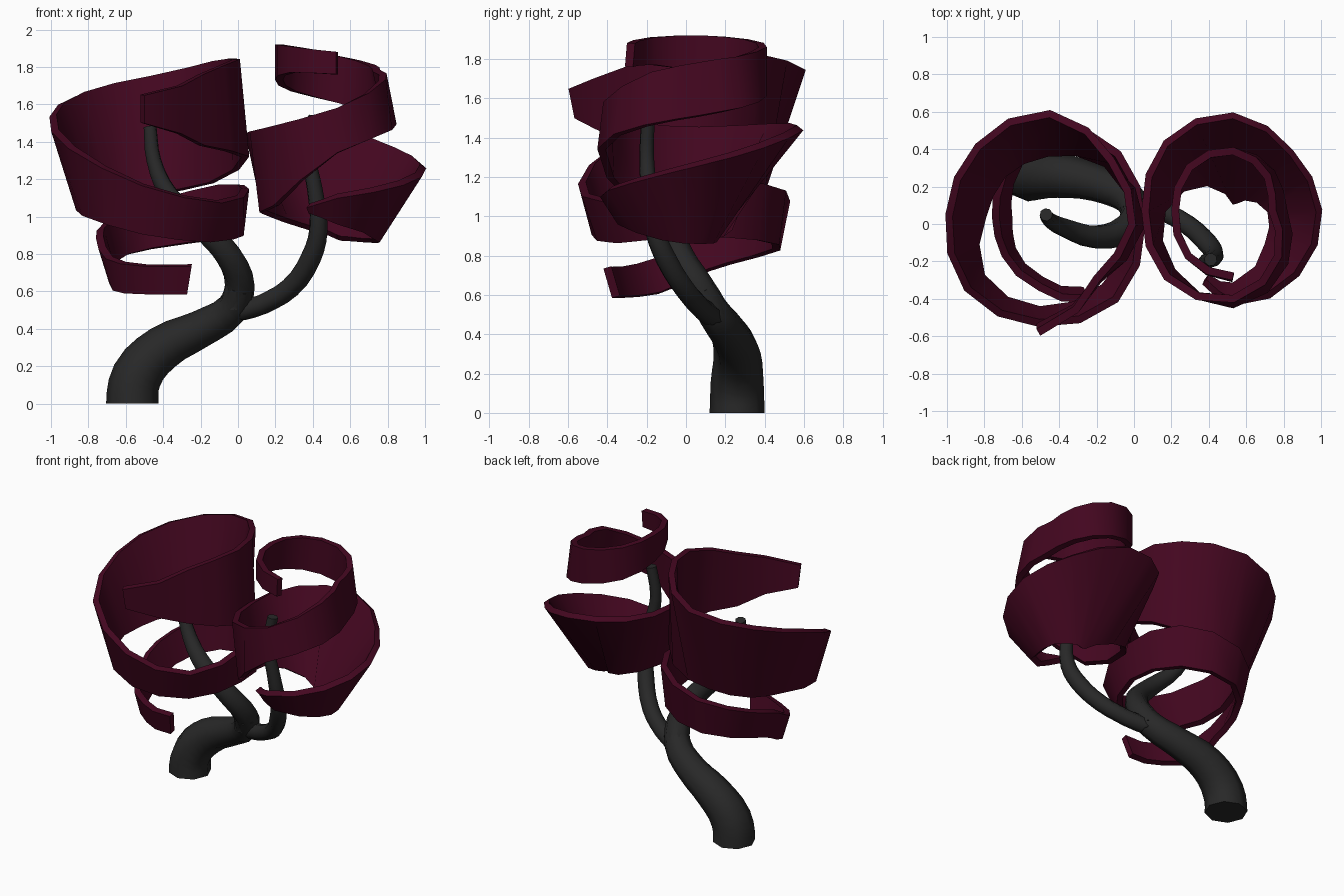
import bpy
import bmesh
from math import radians, sin, cos
from mathutils import Vector

old = bpy.data.objects.get("Cube")
if old:
    bpy.data.objects.remove(old, do_unlink=True)


def make_material(name, color):
    mat = bpy.data.materials.new(name)
    mat.use_nodes = True
    mat.diffuse_color = color
    shader = mat.node_tree.nodes["Principled BSDF"]
    shader.inputs["Base Color"].default_value = color
    shader.inputs["Roughness"].default_value = 0.8
    return mat


maroon = make_material("dark maroon", (0.056, 0.002, 0.014, 1))
charcoal = make_material("charcoal", (0.021, 0.021, 0.021, 1))


def activate(obj):
    bpy.ops.object.select_all(action="DESELECT")
    obj.select_set(True)
    bpy.context.view_layer.objects.active = obj


def catmull(a, b, c, d, t):
    """Smooth blend between the key rows b and c."""
    return (b * 2 + (c - a) * t + (a * 2 - b * 5 + c * 4 - d) * t * t
            + (b * 3 - a - c * 3 + d) * t * t * t) / 2


def ribbon(name, center, start, direction, first_step, keys):
    """Spiral band. Each key is (top radius, top z, bottom radius, bottom z)."""
    rows = [Vector(k) for k in keys]
    angles = [start, start + direction * first_step]
    while len(angles) < len(rows):
        angles.append(angles[-1] + direction * 45)

    bm = bmesh.new()

    def add_edge(row, angle):
        a = radians(angle)
        pair = []
        for radius, z in ((row[0], row[1]), (row[2], row[3])):
            pair.append(bm.verts.new((center[0] + radius * cos(a),
                                      center[1] + radius * sin(a), z)))
        return pair

    pairs = []
    last = len(rows) - 1
    for i in range(last):
        before, after = rows[max(i - 1, 0)], rows[min(i + 2, last)]
        for t in (0, 0.5):
            row = catmull(before, rows[i], rows[i + 1], after, t)
            pairs.append(add_edge(row, angles[i] + (angles[i + 1] - angles[i]) * t))
    pairs.append(add_edge(rows[last], angles[last]))

    for (top_a, low_a), (top_b, low_b) in zip(pairs, pairs[1:]):
        bm.faces.new((low_a, low_b, top_b, top_a))
    bmesh.ops.recalc_face_normals(bm, faces=bm.faces)
    mesh = bpy.data.meshes.new(name)
    bm.to_mesh(mesh)
    bm.free()
    obj = bpy.data.objects.new(name, mesh)
    bpy.context.collection.objects.link(obj)
    mesh.materials.append(maroon)
    thick = obj.modifiers.new("thickness", "SOLIDIFY")
    thick.thickness = 0.042
    thick.offset = 0
    activate(obj)
    bpy.ops.object.modifier_apply(modifier=thick.name)
    bpy.ops.object.shade_smooth_by_angle(angle=radians(40))
    return obj


def limb(name, points):
    """Tapered tube through (x, y, z, radius) points."""
    curve = bpy.data.curves.new(name, "CURVE")
    curve.dimensions = "3D"
    curve.bevel_depth = 1
    curve.bevel_resolution = 2
    curve.resolution_u = 3
    curve.use_fill_caps = True
    spline = curve.splines.new("BEZIER")
    spline.bezier_points.add(len(points) - 1)
    for point, (x, y, z, radius) in zip(spline.bezier_points, points):
        point.co = (x, y, z)
        point.radius = radius
        point.handle_left_type = point.handle_right_type = "AUTO"
    # Start straight up, so that the first cap is level
    first = spline.bezier_points[0]
    first.handle_left_type = first.handle_right_type = "FREE"
    first.handle_left = first.co - Vector((0, 0, 0.05))
    first.handle_right = first.co + Vector((0, 0, 0.05))
    curve.materials.append(charcoal)
    obj = bpy.data.objects.new(name, curve)
    bpy.context.collection.objects.link(obj)
    activate(obj)
    bpy.ops.object.convert(target="MESH")
    bpy.ops.object.shade_smooth_by_angle(angle=radians(50))
    return obj


# Trunk leaning sideways, then splitting into two branches
limb("trunk", [
    (-.565, .26, 0, .14), (-.54, .26, .15, .135), (-.4, .26, .3, .12),
    (-.2, .22, .4, .1), (-.03, .14, .51, .088), (.01, .07, .63, .08),
])
limb("right_branch", [
    (-.02, .13, .5, .085), (.01, .07, .63, .08), (-.05, -.03, .79, .075),
    (-.2, -.07, .95, .065), (-.37, -.02, 1.12, .05),
    (-.45, .02, 1.3, .04), (-.47, .05, 1.48, .035),
])
limb("left_branch", [
    (-.02, .14, .46, .06), (.13, .08, .53, .055), (.28, 0, .62, .055),
    (.39, -.1, .78, .055), (.43, -.16, .93, .05), (.41, -.19, 1.15, .043),
    (.38, -.2, 1.32, .038), (.41, -.19, 1.54, .035),
])

# Spiral canopy above the right branch, winding clockwise from its low tail
ribbon("right_canopy_ribbon", (-.48, .02), -61, -1, 32, [
    (.48, .74, .43, .59),
    (.36, .74, .32, .59),
    (.28, .78, .23, .61),
    (.26, .89, .19, .69),
    (.33, .97, .27, .76),
    (.49, 1.08, .44, .83),
    (.53, 1.17, .5, .88),
    (.52, 1.15, .49, .9),
    (.57, 1.08, .48, .87),
    (.55, 1.17, .48, .91),
    (.55, 1.37, .45, 1.01),
    (.51, 1.54, .33, 1.06),
    (.53, 1.66, .33, 1.08),
    (.57, 1.75, .36, 1.12),
    (.48, 1.83, .45, 1.18),
    (.47, 1.84, .52, 1.32),
    (.42, 1.76, .43, 1.38),
    (.6, 1.65, .57, 1.5),
])

# Spiral canopy above the left branch: a scooped cup that winds up and narrows
ribbon("left_canopy_ribbon", (.53, .07), -112, 1, 22, [
    (.41, 1.06, .38, 1.03),
    (.49, 1.11, .4, .97),
    (.48, 1.18, .26, .89),
    (.46, 1.27, .2, .87),
    (.44, 1.36, .1, .88),
    (.51, 1.45, .05, .89),
    (.51, 1.46, .21, .94),
    (.47, 1.45, .38, 1.02),
    (.5, 1.48, .46, 1.06),
    (.47, 1.58, .5, 1.34),
    (.34, 1.73, .39, 1.46),
    (.21, 1.78, .27, 1.51),
    (.26, 1.81, .29, 1.55),
    (.32, 1.86, .32, 1.61),
    (.33, 1.9, .33, 1.67),
    (.31, 1.92, .31, 1.73),
    (.34, 1.91, .34, 1.77),
    (.35, 1.88, .36, 1.76),
])
